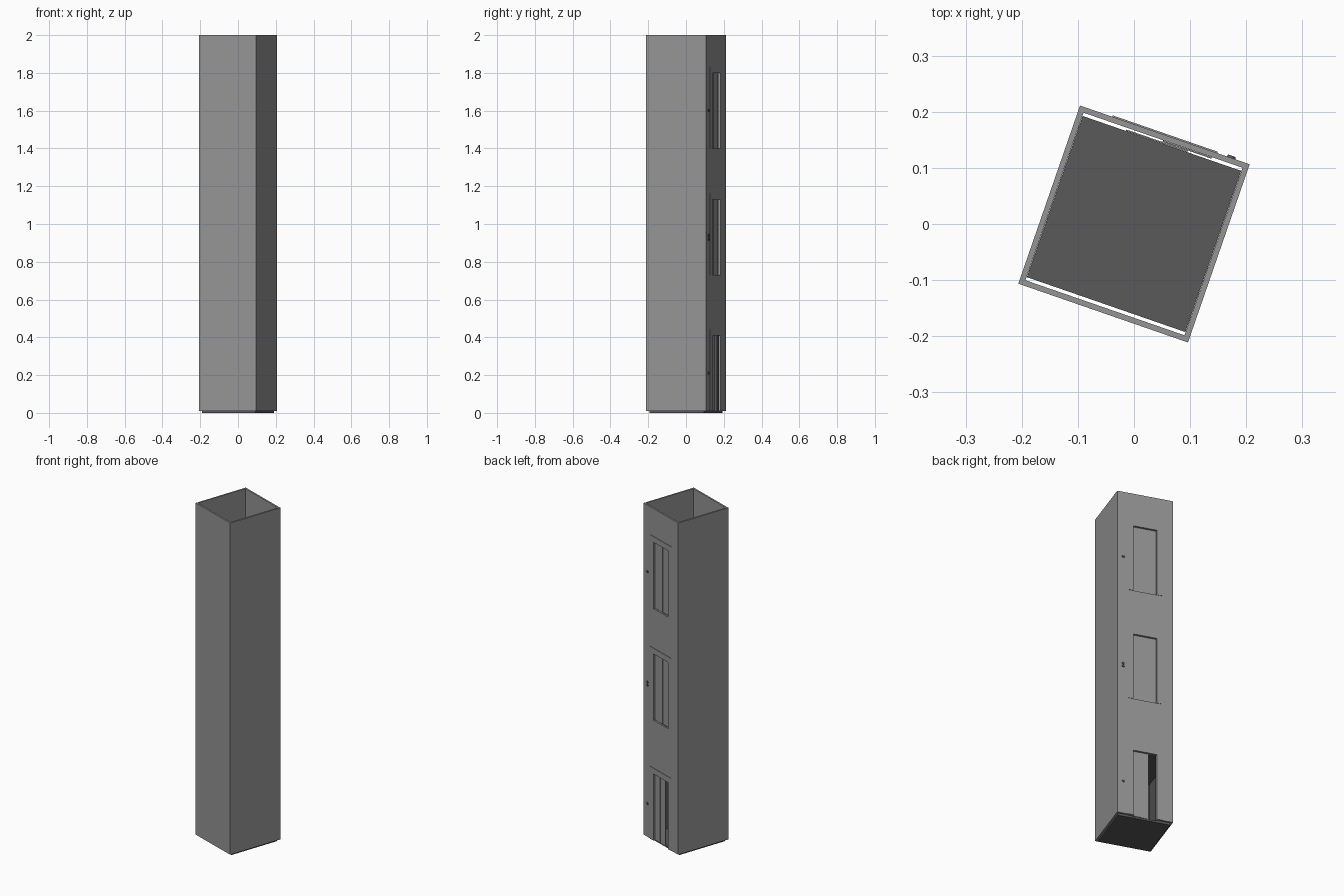
import bpy, bmesh, math
from mathutils import Matrix, Vector

if "Cube" in bpy.data.objects:
    bpy.data.objects.remove(bpy.data.objects["Cube"])

TURN = math.radians(-19.1)      # whole tower is turned about z
HX, HY = 0.160, 0.168           # shaft half sizes
WALL = 0.010
DOOR = 0.067                    # half width of door openings
FLOORS = [(0.01, 0.41), (0.73, 1.13), (1.40, 1.80)]


def shade(name, v):
    mat = bpy.data.materials.new(name)
    mat.diffuse_color = (v, v, v, 1)
    mat.use_nodes = True
    mat.node_tree.nodes["Principled BSDF"].inputs["Base Color"].default_value = mat.diffuse_color
    return mat


GREY, DARK = shade("mid_grey", 0.30), shade("dark_grey", 0.10)


def finish(name, bm, mat=GREY):
    bmesh.ops.recalc_face_normals(bm, faces=bm.faces[:])
    mesh = bpy.data.meshes.new(name)
    bm.to_mesh(mesh)
    bm.free()
    mesh.materials.append(mat)
    ob = bpy.data.objects.new(name, mesh)
    bpy.context.collection.objects.link(ob)
    ob.rotation_euler.z = TURN
    return ob


def box(name, x0, x1, y0, y1, z0, z1, mat=GREY):
    bm = bmesh.new()
    mid = Vector((x0 + x1, y0 + y1, z0 + z1)) / 2
    size = Matrix.Diagonal((x1 - x0, y1 - y0, z1 - z0, 1))
    bmesh.ops.create_cube(bm, size=1, matrix=Matrix.Translation(mid) @ size)
    return finish(name, bm, mat)


def cut(target, cutter):
    mod = target.modifiers.new("cut", "BOOLEAN")
    mod.operation, mod.solver, mod.object = "DIFFERENCE", "EXACT", cutter
    bpy.context.view_layer.objects.active = target
    bpy.ops.object.modifier_apply(modifier=mod.name)
    bpy.data.objects.remove(cutter)


def prism(name, profile, y0, y1):
    """Extrude an xz outline along y."""
    bm = bmesh.new()
    face = bm.faces.new([bm.verts.new((x, y0, z)) for x, z in profile])
    ext = bmesh.ops.extrude_face_region(bm, geom=[face])
    moved = [v for v in ext["geom"] if isinstance(v, bmesh.types.BMVert)]
    bmesh.ops.translate(bm, verts=moved, vec=(0, y1 - y0, 0))
    return finish(name, bm)


# Shaft: open square tube with three doorways in the back wall
shaft = box("shaft", -HX, HX, -HY, HY, 0.01, 2.0)
ix, iy = HX - WALL, HY - WALL
cut(shaft, box("bore_cutter", -ix, ix, -iy, iy, -0.1, 2.1))
for i, (z0, z1) in enumerate(FLOORS):
    low = -0.1 if i == 0 else z0
    cut(shaft, box("doorway_cutter", -DOOR, DOOR, 0.1, 0.3, low, z1))

# Landings: frame, two sliding panels and call buttons on each floor
for i, (z0, z1) in enumerate(FLOORS):
    fo, top = 0.099, z1 + 0.034
    prism(f"door_frame_{i}", [(-fo, z0), (-fo, top), (fo, top), (fo, z0),
                              (DOOR, z0), (DOOR, z1), (-DOOR, z1), (-DOOR, z0)],
          HY, HY + 0.0025)
    slide = 0.045 if i == 0 else 0      # the lowest door stands ajar
    box(f"door_panel_inner_{i}",
        -0.068 + slide, 0.003 + slide, 0.1522, 0.1547, z0, z1 + 0.003)
    box(f"door_panel_outer_{i}",
        slide / 2, 0.070 + slide / 2, 0.1551, 0.1576, z0, z1 + 0.003)
    bm = bmesh.new()
    zc = (z0 + z1) / 2
    for dz in ([-0.009, 0.009] if i == 1 else [0]):
        bmesh.ops.create_cone(
            bm, cap_ends=True, segments=12, radius1=0.008, radius2=0.007, depth=0.004,
            matrix=Matrix.Translation((0.125, HY + 0.002, zc + dz))
            @ Matrix.Rotation(-math.pi / 2, 4, "X"))
    finish(f"call_button_{i}", bm, DARK)

# Lift car parked at the lowest floor, hollow with a doorway
cx, cy, ch = ix - 0.0005, 0.152, 0.42
car = box("lift_car", -cx, cx, -cy, cy, 0, ch, DARK)
cut(car, box("car_cutter", -cx + 0.005, cx - 0.005, -cy + 0.005, cy - 0.005,
             0.01, ch - 0.01, DARK))
cut(car, box("car_door_cutter", -DOOR, DOOR, 0.1, 0.3, 0.01, ch - 0.01, DARK))
